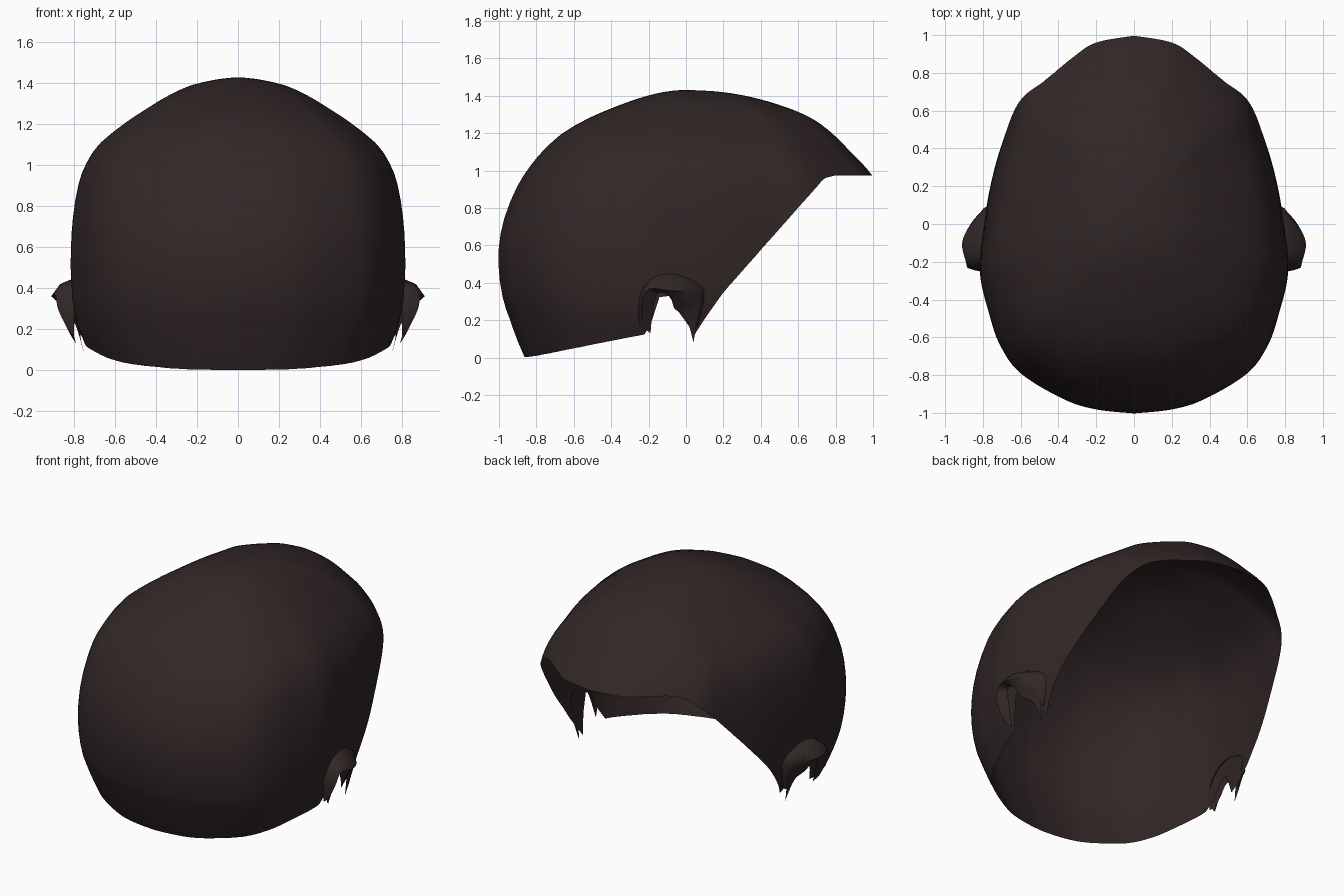
import bpy, bmesh
from mathutils import Vector

if "Cube" in bpy.data.objects:
    bpy.data.objects.remove(bpy.data.objects["Cube"])

hair = bpy.data.materials.new("dark brown hair")
hair.diffuse_color = (0.032, 0.020, 0.020, 1)
hair.use_nodes = True
hair.node_tree.nodes["Principled BSDF"].inputs["Base Color"].default_value = hair.diffuse_color

# Level slices of the cap: height, rear end, forward end, half width
SLICES = [(1.43, -.03, .03, .0), (1.42, -.12, .19, .10), (1.39, -.24, .36, .23),
          (1.34, -.38, .53, .34), (1.28, -.52, .67, .44), (1.2, -.66, .78, .56),
          (1.1, -.77, .88, .68), (1.0, -.85, .975, .745), (.9, -.91, 1.04, .78),
          (.75, -.97, 1.08, .805), (.6, -1.0, 1.1, .815), (.45, -1.0, 1.1, .815),
          (.3, -.975, 1.08, .80), (.2, -.94, 1.05, .775), (.1, -.905, 1.0, .735),
          (-.04, -.845, .95, .68)]
# Egg outline of each slice: y, x
EGG = [(-1, 0), (-.98, .2), (-.93, .37), (-.8, .6), (-.66, .71), (-.5, .77), (-.28, .82),
       (0, .79), (.2, .75), (.4, .69), (.6, .625), (.75, .50), (.87, .36), (.96, .22), (1, 0)]
# Lower hairline with the ear notch: y, z
RIM = [(-.86, .002), (-.8, .01), (-.65, .04), (-.4, .09), (-.19, .13), (-.165, .32),
       (-.09, .33), (-.06, .26), (0, .21), (.035, .10), (.06, .15), (.2, .35),
       (.74, .96), (.8, .975), (1.2, .97)]


def spline(pts, t):
    """Smooth curve through points, t in 0..len-1."""
    n = len(pts) - 1
    i = min(int(t), n - 1)
    u = t - i
    a, b, c, d = (Vector(pts[max(0, min(n, k))]) for k in (i - 1, i, i + 1, i + 2))
    return (b * 2 + (c - a) * u + (a * 2 - b * 5 + c * 4 - d) * u * u
            + (b * 3 - a - c * 3 + d) * u ** 3) / 2


def rim_height(y):
    if y <= RIM[0][0]:
        return RIM[0][1]
    for (y0, z0), (y1, z1) in zip(RIM, RIM[1:]):
        if y <= y1:
            return z0 + (z1 - z0) * (y - y0) / (y1 - y0)
    return RIM[-1][1]


def cap_point(egg, s):
    z, y0, y1, w = spline(SLICES, s)
    return Vector((max(0, egg[1]) / .82 * w, (y0 + y1) / 2 + egg[0] * (y1 - y0) / 2, z))


def sheet(name, columns):
    """Mirrored open surface from a grid of points."""
    bm = bmesh.new()
    grid = [[bm.verts.new(p) for p in col] for col in columns]
    for a, b in zip(grid, grid[1:]):
        for i in range(len(a) - 1):
            bm.faces.new((a[i], a[i + 1], b[i + 1], b[i]))
    bmesh.ops.remove_doubles(bm, verts=bm.verts, dist=.0008)
    bmesh.ops.recalc_face_normals(bm, faces=bm.faces)
    middle = Vector((0, 0, .3))
    if sum(f.normal.dot(f.calc_center_median() - middle) * f.calc_area() for f in bm.faces) < 0:
        bmesh.ops.reverse_faces(bm, faces=bm.faces)
    me = bpy.data.meshes.new(name)
    bm.to_mesh(me)
    bm.free()
    me.materials.append(hair)
    ob = bpy.data.objects.new(name, me)
    bpy.context.collection.objects.link(ob)
    mirror = ob.modifiers.new("mirror", 'MIRROR')
    mirror.merge_threshold = .002
    bpy.ops.object.select_all(action='DESELECT')
    ob.select_set(True)
    bpy.context.view_layer.objects.active = ob
    bpy.ops.object.shade_smooth_by_angle(angle=1.0)
    return ob


# Hair cap: each strand column runs from the crown down to the hairline
STEPS, ROWS = 6, 26
columns = []
for k in range((len(EGG) - 1) * STEPS + 1):
    egg = spline(EGG, k / STEPS)
    s, last = 2.0, len(SLICES) - 1
    while s < last:
        p = cap_point(egg, s)
        if p.z <= rim_height(p.y):
            break
        s += .01
    columns.append([cap_point(egg, s * r / ROWS) for r in range(ROWS + 1)])
sheet("hair_cap", columns)

# Ear hoods: flared folds from the cap, out to a lip and back to the notch
ROOT = [(.80, -.25, .17), (.80, -.25, .32), (.805, -.19, .42), (.80, -.09, .45),
        (.785, .02, .42), (.765, .10, .35), (.755, .06, .17)]
LIP = [(.81, -.23, .16), (.875, -.235, .29), (.89, -.20, .365), (.91, -.10, .36),
       (.865, .0, .345), (.80, .07, .29), (.765, .05, .14)]
NOTCH = [(.79, -.19, .13), (.83, -.175, .27), (.86, -.145, .345), (.865, -.085, .325),
         (.825, -.06, .26), (.79, .0, .215), (.75, .04, .08)]
hood = []
for k in range(25):
    a, b, c = (spline(row, k / 4) for row in (ROOT, LIP, NOTCH))
    bulge = (a + b) / 2 + Vector((.012, 0, .015))
    hood.append([a, bulge, b, (b + c) / 2, c])
sheet("ear_hoods", hood)
